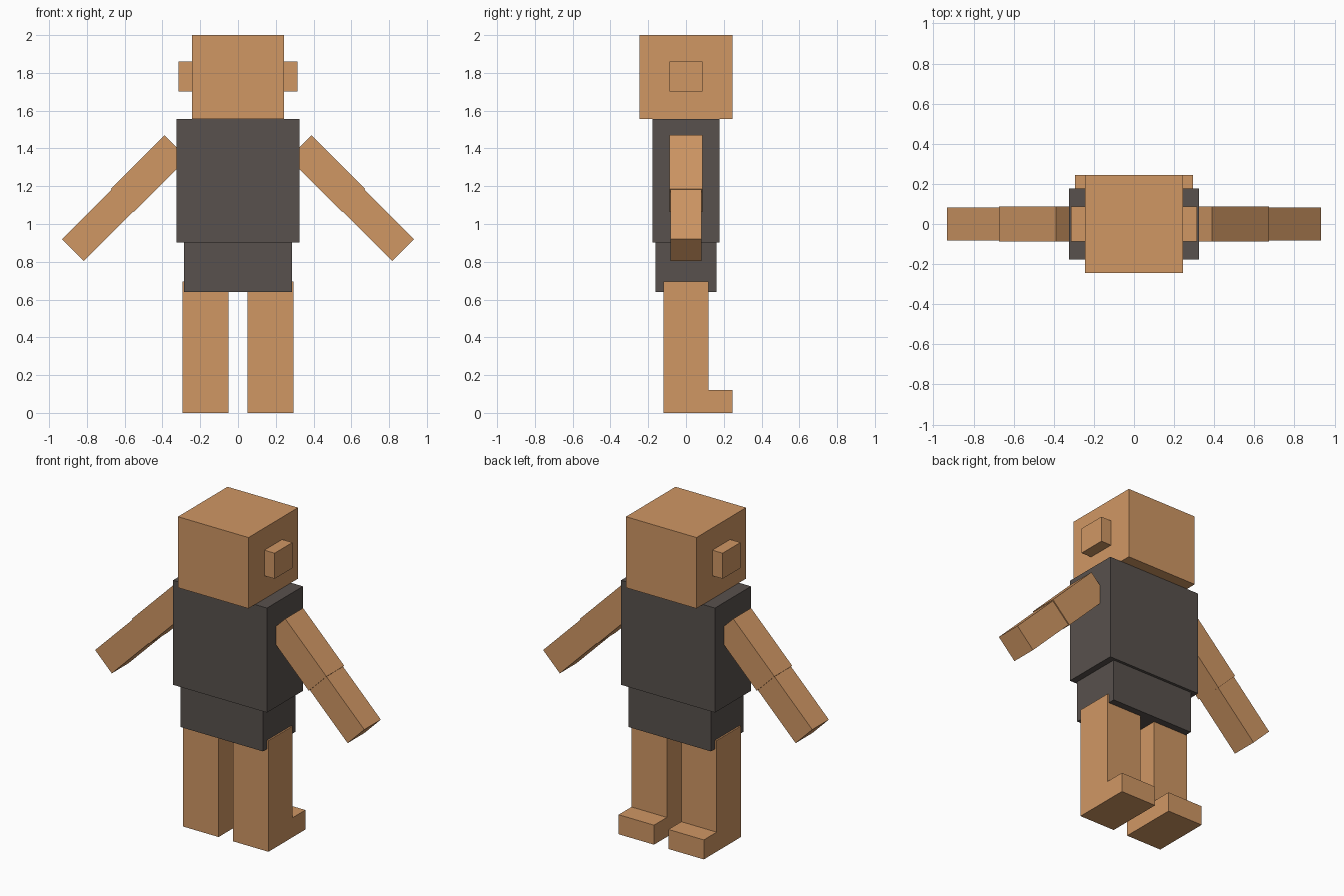
import bpy, bmesh, math
from mathutils import Matrix, Vector

if "Cube" in bpy.data.objects:
    bpy.data.objects.remove(bpy.data.objects["Cube"])


def srgb(r, g, b):
    f = lambda c: c / 12.92 if c <= 0.04045 else ((c + 0.055) / 1.055) ** 2.4
    return (f(r / 255), f(g / 255), f(b / 255), 1.0)


def material(name, rgb):
    m = bpy.data.materials.new(name)
    m.diffuse_color = srgb(*rgb)
    m.use_nodes = True
    m.node_tree.nodes["Principled BSDF"].inputs["Base Color"].default_value = m.diffuse_color
    return m


tan = material("tan", (208, 151, 100))
charcoal = material("charcoal", (88, 81, 77))


def finish(name, bm, mat):
    bmesh.ops.recalc_face_normals(bm, faces=bm.faces)
    me = bpy.data.meshes.new(name)
    bm.to_mesh(me)
    bm.free()
    me.materials.append(mat)
    ob = bpy.data.objects.new(name, me)
    bpy.context.collection.objects.link(ob)
    return ob


def box(name, center, size, mat, tilt=0.0):
    """Box turned about the y axis by tilt."""
    bm = bmesh.new()
    m = (Matrix.Translation(center) @ Matrix.Rotation(tilt, 4, 'Y')
         @ Matrix.Diagonal((*size, 1)))
    bmesh.ops.create_cube(bm, size=1, matrix=m)
    return finish(name, bm, mat)


def extruded_x(name, profile, x0, x1, mat):
    """Extrude a (y, z) profile from x0 to x1."""
    bm = bmesh.new()
    face = bm.faces.new([bm.verts.new((x0, y, z)) for y, z in profile])
    new = bmesh.ops.extrude_face_region(bm, geom=[face])["geom"]
    bmesh.ops.translate(bm, vec=Vector((x1 - x0, 0, 0)),
                        verts=[v for v in new if isinstance(v, bmesh.types.BMVert)])
    return finish(name, bm, mat)


# Head and body
box("head", (0, 0, 1.778), (0.488, 0.49, 0.444), tan)
box("torso", (0, 0, 1.228), (0.65, 0.356, 0.654), charcoal)
box("hips", (0, 0, 0.772), (0.57, 0.322, 0.262), charcoal)

# Leg with foot, side profile
leg = [(-0.12, 0), (0.245, 0), (0.245, 0.122), (0.118, 0.122), (0.118, 0.695), (-0.12, 0.695)]

# Paired parts
for side, s in (("right", 1), ("left", -1)):
    box(side + "_ear", (s * 0.275, 0, 1.781), (0.08, 0.176, 0.16), tan)
    box(side + "_upper_arm", (s * 0.47, 0, 1.267), (0.403, 0.176, 0.173), tan, s * math.pi / 4)
    box(side + "_forearm", (s * 0.743, 0, 0.993), (0.37, 0.164, 0.163), tan, s * math.pi / 4)
    extruded_x(side + "_leg", leg, s * 0.05, s * 0.295, tan)
